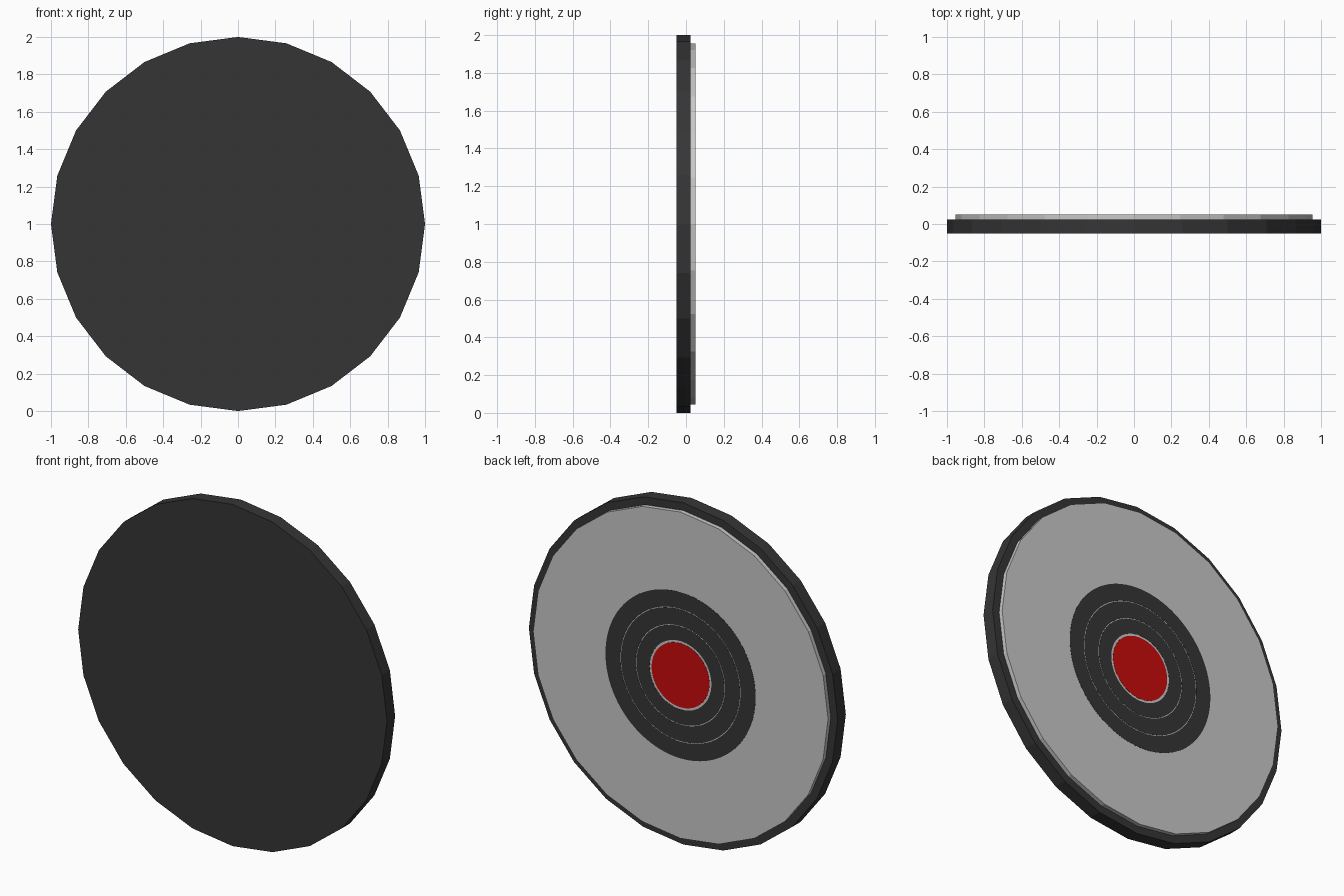
import bpy, bmesh, math

if "Cube" in bpy.data.objects:
    bpy.data.objects.remove(bpy.data.objects["Cube"])


def material(name, rgb):
    m = bpy.data.materials.new(name)
    m.diffuse_color = (*rgb, 1.0)
    m.use_nodes = True
    m.node_tree.nodes["Principled BSDF"].inputs["Base Color"].default_value = m.diffuse_color
    return m


BLACK = material("charcoal", (0.036, 0.036, 0.036))
GREY = material("light_grey", (0.58, 0.58, 0.58))
RED = material("red", (0.58, 0.003, 0.003))


def ring(name, outer, inner, y0, y1, sides, mat):
    """Disc (inner = 0) or flat ring about the y axis, centred at z = 1."""
    bm = bmesh.new()

    def loop(r, y):
        return [bm.verts.new((r * math.cos(2 * math.pi * i / sides), y,
                              1 + r * math.sin(2 * math.pi * i / sides)))
                for i in range(sides)]

    def bridge(a, b):
        for i in range(sides):
            j = (i + 1) % sides
            bm.faces.new((a[i], a[j], b[j], b[i]))

    front, back = loop(outer, y0), loop(outer, y1)
    bridge(front, back)
    if inner:
        front_in, back_in = loop(inner, y0), loop(inner, y1)
        bridge(back, back_in)
        bridge(back_in, front_in)
        bridge(front_in, front)
    else:
        bm.faces.new(front)
        bm.faces.new(back)
    bmesh.ops.recalc_face_normals(bm, faces=bm.faces)
    mesh = bpy.data.meshes.new(name)
    bm.to_mesh(mesh)
    bm.free()
    mesh.materials.append(mat)
    obj = bpy.data.objects.new(name, mesh)
    bpy.context.collection.objects.link(obj)
    return obj


# Low-poly body and the raised plate on its back
ring("body_disc", 1.0, 0, -0.05, 0.025, 24, BLACK)
ring("back_plate", 0.955, 0, 0.025, 0.05, 24, GREY)

# Painted target: dark bands with hairline gaps, red bullseye
for i, (outer, inner) in enumerate(((0.486, 0.389), (0.385, 0.289), (0.285, 0.2))):
    ring(f"dark_band_{i + 1}", outer, inner, 0.049, 0.051, 96, BLACK)
ring("red_centre", 0.187, 0, 0.049, 0.051, 96, RED)
